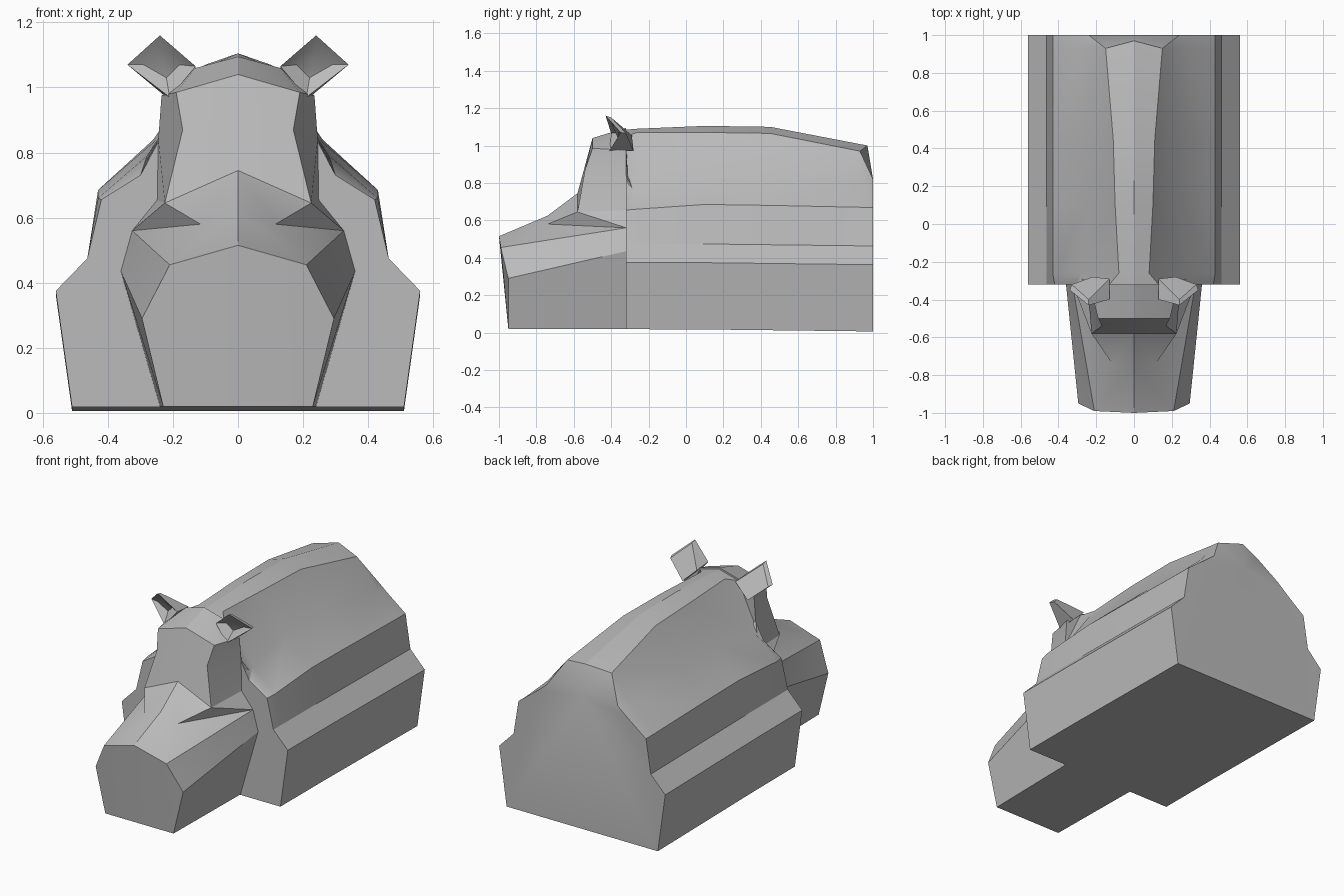
import bpy
import bmesh
import math

default_cube = bpy.data.objects.get("Cube")
if default_cube:
    bpy.data.objects.remove(default_cube, do_unlink=True)

# One plain grey for the whole animal
grey = bpy.data.materials.new("plain_grey")
grey.use_nodes = True
grey.diffuse_color = (0.5, 0.5, 0.5, 1)
grey.node_tree.nodes["Principled BSDF"].inputs["Base Color"].default_value = grey.diffuse_color


def finish(name, bm, mirrored=True):
    """Turn a half mesh into a mirrored, softly shaded object."""
    bmesh.ops.remove_doubles(bm, verts=bm.verts, dist=0.0001)
    bmesh.ops.recalc_face_normals(bm, faces=bm.faces)
    mesh = bpy.data.meshes.new(name)
    bm.to_mesh(mesh)
    bm.free()
    mesh.materials.append(grey)
    obj = bpy.data.objects.new(name, mesh)
    bpy.context.collection.objects.link(obj)
    bpy.ops.object.select_all(action='DESELECT')
    obj.select_set(True)
    bpy.context.view_layer.objects.active = obj
    if mirrored:
        mirror = obj.modifiers.new("mirror", 'MIRROR')
        mirror.use_clip = True
        mirror.merge_threshold = 0.001
        bpy.ops.object.modifier_apply(modifier=mirror.name)
        bm = bmesh.new()
        bm.from_mesh(mesh)
        bmesh.ops.recalc_face_normals(bm, faces=bm.faces)
        bm.to_mesh(mesh)
        bm.free()
    bpy.ops.object.shade_smooth_by_angle(angle=math.radians(25))
    return obj


def named_mesh(points, faces):
    """Build a mesh from named points and faces spelled as point names."""
    bm = bmesh.new()
    verts = {key: bm.verts.new(co) for key, co in points.items()}
    for face in faces:
        bm.faces.new([verts[key] for key in face.split()])
    return bm


# Body: half cross-sections from shoulder to rump
def body_section(y, edge, slope, ridge, top, top_y=None):
    sag = 0.012 * max(y, 0)
    flank = [(0, 0.018), (0.51, 0.018), (0.56, 0.375), (0.463, 0.475)]
    ring = [(x, y, z - sag) for x, z in flank]
    ring += [(x, y, z) for x, z in (edge, slope, ridge)]
    return ring + [(0, y if top_y is None else top_y, top)]


sections = [
    body_section(-0.32, (0.42, 0.655), (0.3, 0.73), (0.13, 1.05), 1.085),
    body_section(-0.26, (0.43, 0.66), (0.28, 0.79), (0.08, 1.07), 1.09),
    body_section(0.1, (0.43, 0.685), (0.25, 0.84), (0.1, 1.07), 1.105),
    body_section(0.45, (0.43, 0.68), (0.26, 0.84), (0.11, 1.065), 1.1),
    body_section(0.93, (0.43, 0.67), (0.28, 0.81), (0.15, 0.97), 1.0, 0.97),
    body_section(1, (0.43, 0.67), (0.3, 0.77), (0.24, 0.82), 0.82),
]
bm = bmesh.new()
rings = [[bm.verts.new(co) for co in ring] for ring in sections]
for a, b in zip(rings, rings[1:]):
    for i in range(len(a) - 1):
        bm.faces.new((a[i], a[i + 1], b[i + 1], b[i]))
bm.faces.new(rings[0])
bm.faces.new(rings[-1])
finish("body", bm)

# Head: left half, with a blocky snout, sunken eyes and a tall forehead
head_points = {
    "chin_mid": (0, -0.95, 0.02), "chin": (0.23, -0.95, 0.02),
    "jaw": (0.295, -0.95, 0.29), "lip": (0.21, -0.99, 0.455),
    "nose": (0, -1, 0.515), "throat_mid": (0, -0.32, 0.02),
    "throat": (0.24, -0.32, 0.02), "cheek": (0.36, -0.32, 0.435),
    "temple": (0.325, -0.32, 0.56), "bridge": (0, -0.74, 0.625),
    "eye": (0.115, -0.74, 0.58), "brow": (0.225, -0.58, 0.645),
    "brow_mid": (0, -0.58, 0.745), "face": (0.17, -0.54, 0.87),
    "fore": (0.19, -0.5, 0.985), "fore_mid": (0, -0.5, 1.04),
    "crown": (0.13, -0.32, 1.06), "crown_mid": (0, -0.32, 1.095),
    "skull": (0.235, -0.32, 0.975), "nape": (0.245, -0.32, 0.84),
    "neck": (0.25, -0.3, 0.655),
}
finish("head", named_mesh(head_points, [
    "chin_mid chin jaw lip nose",
    "chin_mid throat_mid throat chin",
    "chin throat cheek jaw",
    "jaw cheek lip",
    "lip cheek temple",
    "lip temple eye",
    "lip eye bridge nose",
    "eye temple brow",
    "eye brow brow_mid bridge",
    "brow_mid brow face fore fore_mid",
    "brow temple neck",
    "brow neck nape face",
    "face nape skull fore",
    "fore skull crown",
    "fore crown crown_mid fore_mid",
    "throat_mid crown_mid crown skull nape neck temple cheek throat",
]))

# Shoulder hollow: wedge joining the nape to the shoulder
finish("shoulder_blend", named_mesh({
    "nape": (0.245, -0.32, 0.84), "neck": (0.25, -0.32, 0.655),
    "shoulder": (0.3, -0.27, 0.735), "inside": (0.15, -0.2, 0.75),
}, ["nape neck shoulder", "nape shoulder inside",
    "neck inside shoulder", "nape inside neck"]))

# Ears: leaning diamond cups with a sunken middle
ear_points = {
    "tip": (0.24, -0.43, 1.16), "outer": (0.34, -0.35, 1.07),
    "low": (0.21, -0.41, 0.97), "inner": (0.13, -0.4, 1.065),
    "pit_tip": (0.24, -0.4, 1.12), "pit_outer": (0.29, -0.36, 1.07),
    "pit_low": (0.22, -0.36, 1.03), "pit_inner": (0.18, -0.37, 1.07),
    "back_tip": (0.24, -0.4, 1.15), "back_outer": (0.33, -0.32, 1.065),
    "back_low": (0.22, -0.28, 0.97), "back_inner": (0.13, -0.29, 1.055),
}
order = ["tip", "outer", "low", "inner"]
ear_faces = ["pit_tip pit_outer pit_low pit_inner",
             "back_tip back_outer back_low back_inner"]
for a, b in zip(order, order[1:] + order[:1]):
    ear_faces += [f"{a} {b} pit_{b} pit_{a}", f"{a} {b} back_{b} back_{a}"]
finish("ears", named_mesh(ear_points, ear_faces))
